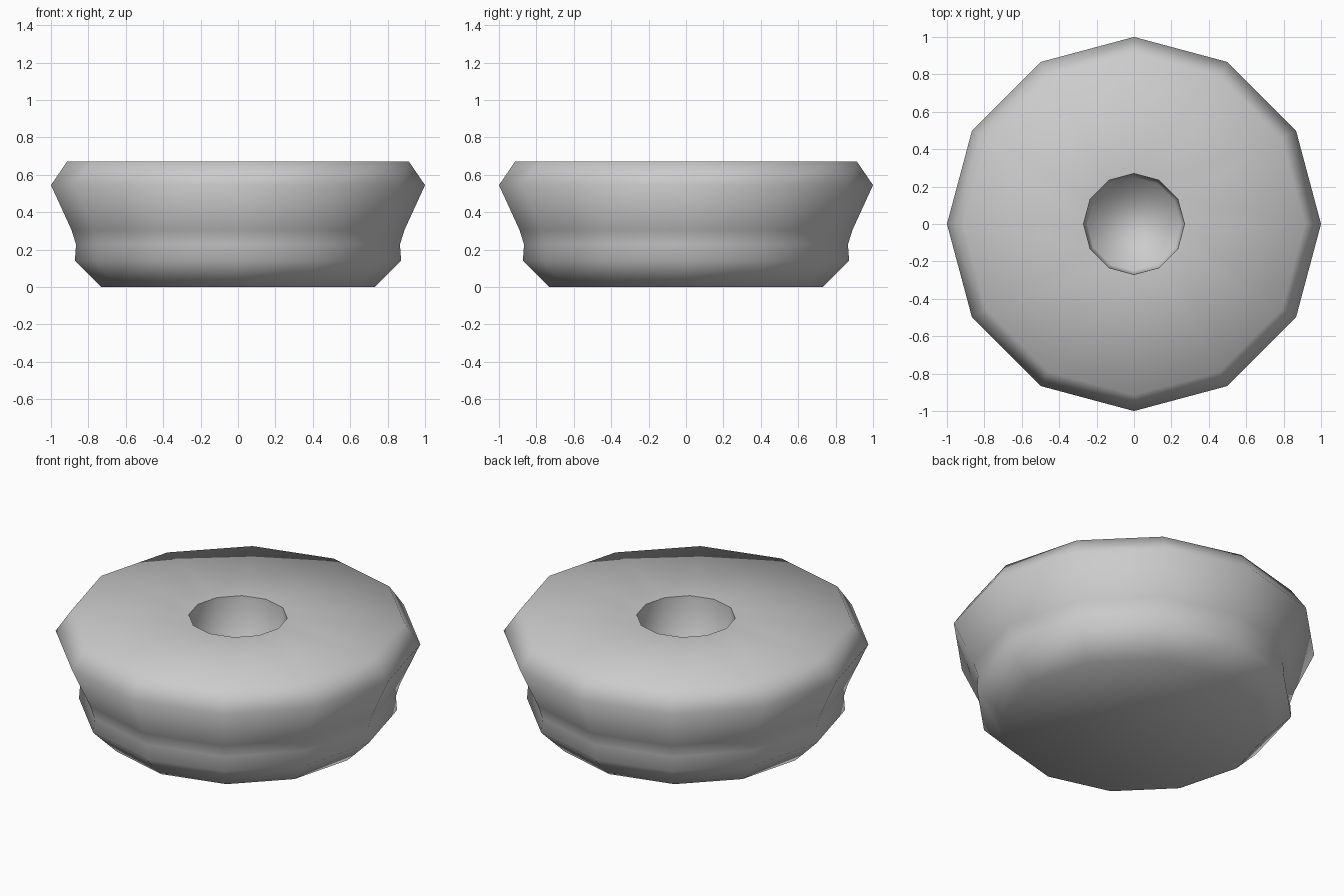
import bpy, bmesh, math

cube = bpy.data.objects.get("Cube")
if cube:
    bpy.data.objects.remove(cube, do_unlink=True)

SIDES = 12

grey = bpy.data.materials.new("plain_grey")
grey.use_nodes = True
colour = (0.6, 0.6, 0.6, 1)
grey.diffuse_color = colour
grey.node_tree.nodes["Principled BSDF"].inputs["Base Color"].default_value = colour

# Radius and height, from the base up the outside and down into the socket
profile = [(0.73, 0), (0.872, 0.142), (0.866, 0.228), (0.89, 0.305),
           (1.0, 0.545), (0.913, 0.672), (0.27, 0.672), (0.25, 0.2)]
SOCKET_RIM = 6

bm = bmesh.new()
rings = []
for radius, height in profile:
    ring = []
    for i in range(SIDES):
        a = math.tau * i / SIDES
        ring.append(bm.verts.new((radius * math.cos(a), radius * math.sin(a), height)))
    rings.append(ring)

# Walls between neighbouring rings
for low, high in zip(rings, rings[1:]):
    for i in range(SIDES):
        j = (i + 1) % SIDES
        bm.faces.new((low[i], low[j], high[j], high[i]))

# Flat base and socket floor
bm.faces.new(rings[0][::-1])
bm.faces.new(rings[-1])
bmesh.ops.recalc_face_normals(bm, faces=bm.faces)

# Soft shading all over, with a crisp socket rim
for face in bm.faces:
    face.smooth = True
rim = set(rings[SOCKET_RIM])
for edge in bm.edges:
    if rim.issuperset(edge.verts):
        edge.smooth = False

mesh = bpy.data.meshes.new("round_body")
bm.to_mesh(mesh)
bm.free()
mesh.materials.append(grey)
body = bpy.data.objects.new("round_body", mesh)
bpy.context.collection.objects.link(body)
